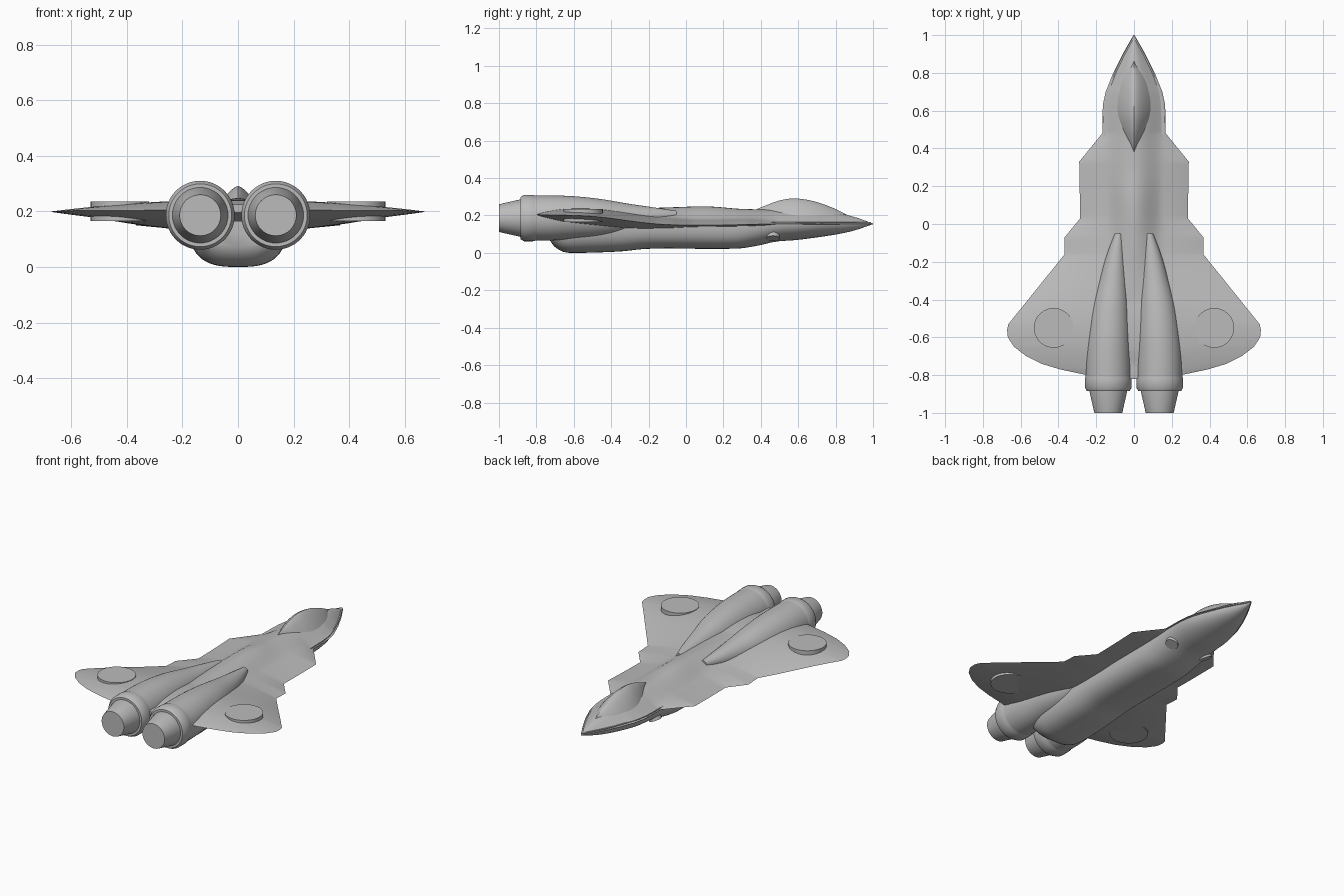
import bpy, math
from math import sin, cos, pi
from mathutils import Vector

cube = bpy.data.objects.get("Cube")
if cube:
    bpy.data.objects.remove(cube)

grey = bpy.data.materials.new("airframe_grey")
grey.use_nodes = True
grey.diffuse_color = (0.5, 0.5, 0.5, 1)
grey.node_tree.nodes["Principled BSDF"].inputs["Base Color"].default_value = (0.5, 0.5, 0.5, 1)


def finish(name, verts, faces, angle=35):
    mesh = bpy.data.meshes.new(name)
    mesh.from_pydata(verts, [], faces)
    mesh.materials.append(grey)
    obj = bpy.data.objects.new(name, mesh)
    bpy.context.collection.objects.link(obj)
    bpy.ops.object.select_all(action='DESELECT')
    obj.select_set(True)
    bpy.context.view_layer.objects.active = obj
    bpy.ops.object.mode_set(mode='EDIT')
    bpy.ops.mesh.select_all(action='SELECT')
    bpy.ops.mesh.normals_make_consistent(inside=False)
    bpy.ops.object.mode_set(mode='OBJECT')
    bpy.ops.object.shade_smooth_by_angle(angle=math.radians(angle))
    return obj


def loft(name, rings, angle=35):
    """Skin a row of equal closed rings and cap both ends."""
    n = len(rings[0])
    verts = [p for r in rings for p in r]
    faces = [(k * n + i, k * n + (i + 1) % n, (k + 1) * n + (i + 1) % n, (k + 1) * n + i)
             for k in range(len(rings) - 1) for i in range(n)]
    faces += [tuple(range(n)), tuple(range(len(verts) - n, len(verts)))]
    return finish(name, verts, faces, angle)


def at(profile, y, smooth=True):
    """Read a profile of (y, value) points, ordered from nose to tail."""
    if y >= profile[0][0]:
        return profile[0][1]
    for k in range(len(profile) - 1):
        (a, p), (b, q) = profile[k], profile[k + 1]
        if y >= b:
            t = (y - a) / (b - a)
            if not smooth:
                return p + (q - p) * t

            def slope(i):
                if i in (0, len(profile) - 1):
                    return (q - p) / (b - a)
                (ya, va), (yc, vc) = profile[i - 1], profile[i + 1]
                return (vc - va) / (yc - ya)
            m, n, d = slope(k), slope(k + 1), b - a
            return ((2*t**3 - 3*t*t + 1) * p + (t**3 - 2*t*t + t) * d * m
                    + (3*t*t - 2*t**3) * q + (t**3 - t*t) * d * n)
    return profile[-1][1]


def stations(start, end, count, extra=()):
    ys = [start + (end - start) * i / count for i in range(count + 1)]
    ys = [y for y in ys if all(abs(y - e) > 0.006 for e in extra)]
    return sorted(ys + list(extra), reverse=True)


# Blended wing and upper body
outline = [(1, .002), (.97, .02), (.9, .06), (.8, .11), (.7, .15), (.63, .165), (.48, .168),
           (.33, .29), (.03, .285), (-.07, .367), (-.16, .367), (-.53, .665), (-.56, .672),
           (-.6, .668), (-.65, .635), (-.7, .57), (-.74, .49), (-.77, .39), (-.8, .25), (-.82, .23)]
edge = [(1, .155), (.5, .155), (.1, .148), (-.16, .155), (-.5, .195), (-.82, .205)]
upper = [(1, .002), (.8, .03), (.5, .038), (0, .04), (-.4, .047), (-.65, .038), (-.78, .016), (-.82, .01)]
lower = [(1, .002), (.7, .02), (.3, .012), (0, .015), (-.4, .05), (-.65, .04), (-.78, .014), (-.82, .01)]
spine = [(1, .157), (.9, .192), (.8, .214), (.65, .228), (.3, .235), (.12, .248),
         (-.1, .243), (-.3, .235), (-.82, .225)]
rings = []
for y in stations(1, -.82, 90, [p[0] for p in outline]):
    w, z = at(outline, y, False), at(edge, y)
    tu, tl = at(upper, y), at(lower, y)
    hump = max(0, at(spine, y) - z - tu)
    b = min(w, .15)
    top, bottom = [], []
    for i in range(49):
        u = -cos(pi * i / 48)
        x = u * w
        lens = 1 - u * u
        bump = cos(min(1, abs(x) / b) * pi / 2) ** 1.6 if abs(x) < b else 0
        top.append((x, y, z + tu * lens + hump * bump))
        if 0 < i < 48:
            bottom.append((x, y, z - tl * lens))
    rings.append(top + bottom[::-1])
loft("blended_wing_body", rings, 40)

# Lower hull with flattened belly
hull_w = [(.99, .006), (.9, .055), (.8, .102), (.65, .152), (.48, .162), (.2, .165),
          (-.3, .17), (-.6, .175), (-.72, .15)]
hull_z = [(.99, .15), (.9, .12), (.8, .098), (.6, .07), (.48, .06), (.38, .038), (.27, .023),
          (-.2, .022), (-.35, .008), (-.5, .002), (-.64, .002), (-.7, .03), (-.73, .07)]
rings = []
for y in stations(.99, -.73, 70):
    w, low = at(hull_w, y), max(0, at(hull_z, y))
    power = .95 if y > .55 else .95 - .25 * min(1, (.55 - y) / .3)
    ring = []
    for i in range(33):
        a = pi * i / 32
        c, s = cos(a), sin(a)
        ring.append((math.copysign(abs(c) ** power, c) * w, y,
                     .165 - (.165 - low) * max(s, 0) ** power))
    rings.append(ring)
loft("lower_hull", rings, 40)

# Canopy, peaked along its centreline and pointed at the tail
can_w = [(.86, .004), (.78, .055), (.68, .085), (.58, .088), (.48, .062), (.42, .032), (.38, .004)]
can_z = [(.86, .205), (.78, .243), (.68, .277), (.58, .291), (.5, .28), (.43, .255), (.38, .235)]
rings = []
for y in stations(.86, .38, 30):
    w, z, base = at(can_w, y), at(can_z, y), .195
    ring = []
    for i in range(25):
        u = -1 + i / 12
        ring.append((u * w, y, base + (z - base) * (1 - abs(u) ** 1.5)))
    rings.append(ring)
loft("canopy", rings, 25)


def round_loft(name, cx, shape, angle=30):
    """Circular sections given as (y, radius, centre height, inward shift)."""
    loft(name, [[(cx + math.copysign(d, -cx) + r * cos(2 * pi * i / 48), y, z + r * sin(2 * pi * i / 48))
                 for i in range(48)] for y, r, z, d in shape], angle)


def disc(name, centre, radius, depth, axis=(0, 0, 1)):
    rot = Vector((0, 0, 1)).rotation_difference(Vector(axis)).to_matrix()
    verts = [Vector(centre) + rot @ Vector((radius * cos(2 * pi * i / 48), radius * sin(2 * pi * i / 48), h))
             for h in (-depth / 2, depth / 2) for i in range(48)]
    n = 48
    faces = [(i, (i + 1) % n, n + (i + 1) % n, n + i) for i in range(n)]
    finish(name, verts, faces + [tuple(range(n)), tuple(range(n, 2 * n))])


radius = [(-.05, .02), (-.15, .045), (-.3, .074), (-.45, .1), (-.6, .114), (-.72, .12), (-.86, .12)]
crown = [(-.05, .225), (-.15, .24), (-.3, .262), (-.45, .287), (-.6, .303), (-.72, .307), (-.86, .307)]
for side, s in (("left", 1), ("right", -1)):
    # Engine nacelle, collar and nozzle
    shape = []
    for y in stations(-.05, -.86, 36):
        r = at(radius, y)
        shape.append((y, r, at(crown, y) - r, (.12 - r) * .55))
    round_loft(side + "_nacelle", s * .136, shape)
    round_loft(side + "_collar", s * .136,
               [(y, r, .186, 0) for y, r in ((-.8, .119), (-.82, .124), (-.865, .124), (-.885, .113), (-.885, .1))])
    round_loft(side + "_nozzle", s * .136,
               [(y, r, .186, 0) for y, r in ((-.86, .1), (-.885, .1), (-1, .074))])
    # Wing disc and chin sensor
    disc(side + "_wing_disc", (s * .425, -.55, .2), .105, .07)
    disc(side + "_chin_sensor", (s * .115, .465, .093), .036, .035, (s * .45, 0, -1))
